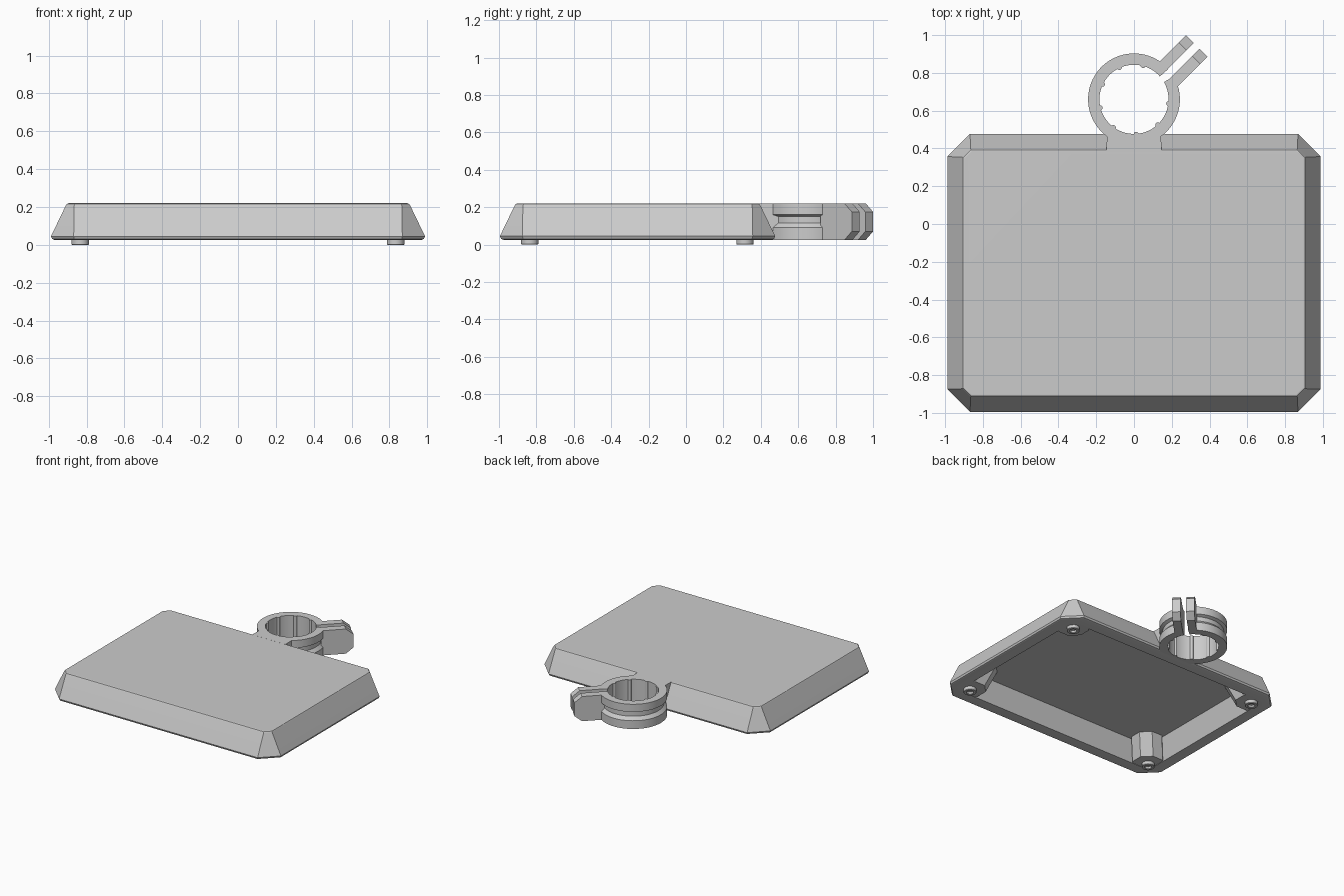
import bpy, bmesh
from math import cos, sin, radians, pi, sqrt

cube = bpy.data.objects.get("Cube")
if cube:
    bpy.data.objects.remove(cube, do_unlink=True)

GREY = (0.6, 0.6, 0.6, 1)
grey = bpy.data.materials.new("light_grey")
grey.use_nodes = True
grey.diffuse_color = GREY
grey.node_tree.nodes["Principled BSDF"].inputs["Base Color"].default_value = GREY

BOTTOM, TOP = 0.025, 0.22
RING_Y = 0.66


def loft(name, sections, closed=True, smooth=True):
    """Skin a list of equal-length sections and cap both ends."""
    bm = bmesh.new()
    rows = [[bm.verts.new(p) for p in s] for s in sections]
    n = len(rows[0])
    for a, b in zip(rows, rows[1:]):
        for i in range(n if closed else n - 1):
            j = (i + 1) % n
            bm.faces.new((a[i], a[j], b[j], b[i]))
    bm.faces.new(rows[0])
    bm.faces.new(rows[-1])
    bmesh.ops.recalc_face_normals(bm, faces=bm.faces)
    mesh = bpy.data.meshes.new(name)
    bm.to_mesh(mesh)
    bm.free()
    mesh.materials.append(grey)
    ob = bpy.data.objects.new(name, mesh)
    bpy.context.collection.objects.link(ob)
    if smooth:
        bpy.ops.object.select_all(action='DESELECT')
        ob.select_set(True)
        bpy.context.view_layer.objects.active = ob
        bpy.ops.object.shade_smooth_by_angle(angle=radians(32))
    return ob


def circle(x, y, z, r, n, turn=0.0):
    return [(x + r * cos(turn + 2 * pi * i / n), y + r * sin(turn + 2 * pi * i / n), z)
            for i in range(n)]


def tray_outline(inset, z, chamfer):
    """Rectangle with chamfered corners, inset from the widest outline."""
    w, y0, y1, c = 0.988 - inset, -0.995 + inset, 0.477 - inset, chamfer
    return [(x, y, z) for x, y in (
        (-w + c, y0), (w - c, y0), (w, y0 + c), (w, y1 - c),
        (w - c, y1), (-w + c, y1), (-w, y1 - c), (-w, y0 + c))]


# Hollow tray: from the ceiling of the pocket, round the rim, to the top
tray = loft("tray", [tray_outline(*s) for s in (
    (0.15, 0.185, 0.03), (0.10, BOTTOM, 0.05),
    (0.02, BOTTOM, 0.112), (0.006, 0.031, 0.118), (0, 0.045, 0.12),
    (0.078, 0.207, 0.045), (0.084, 0.216, 0.042), (0.093, TOP, 0.038))])
tray.modifiers.new("even_shading", 'WEIGHTED_NORMAL').keep_sharp = True

# Corner bosses under the tray and the hollow feet on them
for sx, side in ((-1, "right"), (1, "left")):
    for fy, inward, end in ((-0.835, 1, "front"), (0.315, -1, "back")):
        fx = sx * 0.833
        loft(f"{end}_{side}_boss", [
            circle(fx, fy, BOTTOM + 0.002, 0.118, 8, pi / 8),
            circle(fx - sx * 0.06, fy + inward * 0.06, 0.19, 0.118, 8, pi / 8)], smooth=False)
        loft(f"{end}_{side}_foot", [circle(fx, fy, z, r, 32) for r, z in (
            (0.024, 0.018), (0.024, 0.003), (0.027, 0), (0.043, 0),
            (0.046, 0.003), (0.046, 0.035))])

# Open clamp ring with a strap groove round the outside
ring_profile = ((0.183, BOTTOM), (0.243, BOTTOM), (0.243, 0.09), (0.22, 0.115),
                (0.22, 0.15), (0.243, 0.16), (0.243, TOP), (0.183, TOP))
STEPS = 80
ring_sections = []
for i in range(STEPS + 1):
    a = radians(41.5 + 348.5 * i / STEPS)
    ring_sections.append([(r * cos(a), RING_Y + r * sin(a), z) for r, z in ring_profile])
loft("clamp_ring", ring_sections)

# Grip ridges inside the ring
for k in range(8):
    a = radians(75 + 39.7 * k)
    x, y = 0.185 * cos(a), RING_Y + 0.185 * sin(a)
    loft(f"grip_ridge_{k + 1}", [circle(x, y, z, 0.013, 16) for z in (BOTTOM, TOP)])

# Neck joining the ring to the tray
neck = [(-0.145, 0.385), (0.145, 0.385)]
for i in range(13):
    a = radians(313 - 86 * i / 12)
    neck.append((0.21 * cos(a), RING_Y + 0.21 * sin(a)))
loft("neck", [[(x, y, z) for x, y in neck] for z in (BOTTOM + 0.001, TOP)])

# Pair of clamp tabs pointing out diagonally
tab_profile = ((0.2, BOTTOM), (0.38, BOTTOM), (0.435, 0.07),
               (0.435, 0.175), (0.38, TOP), (0.2, TOP))
d = sqrt(0.5)
for name, v0, v1 in (("back_tab", -0.013, 0.046), ("side_tab", -0.115, -0.055)):
    loft(name, [[(d * (u - v), RING_Y + d * (u + v), z) for u, z in tab_profile]
                for v in (v0, v1)], smooth=False)
